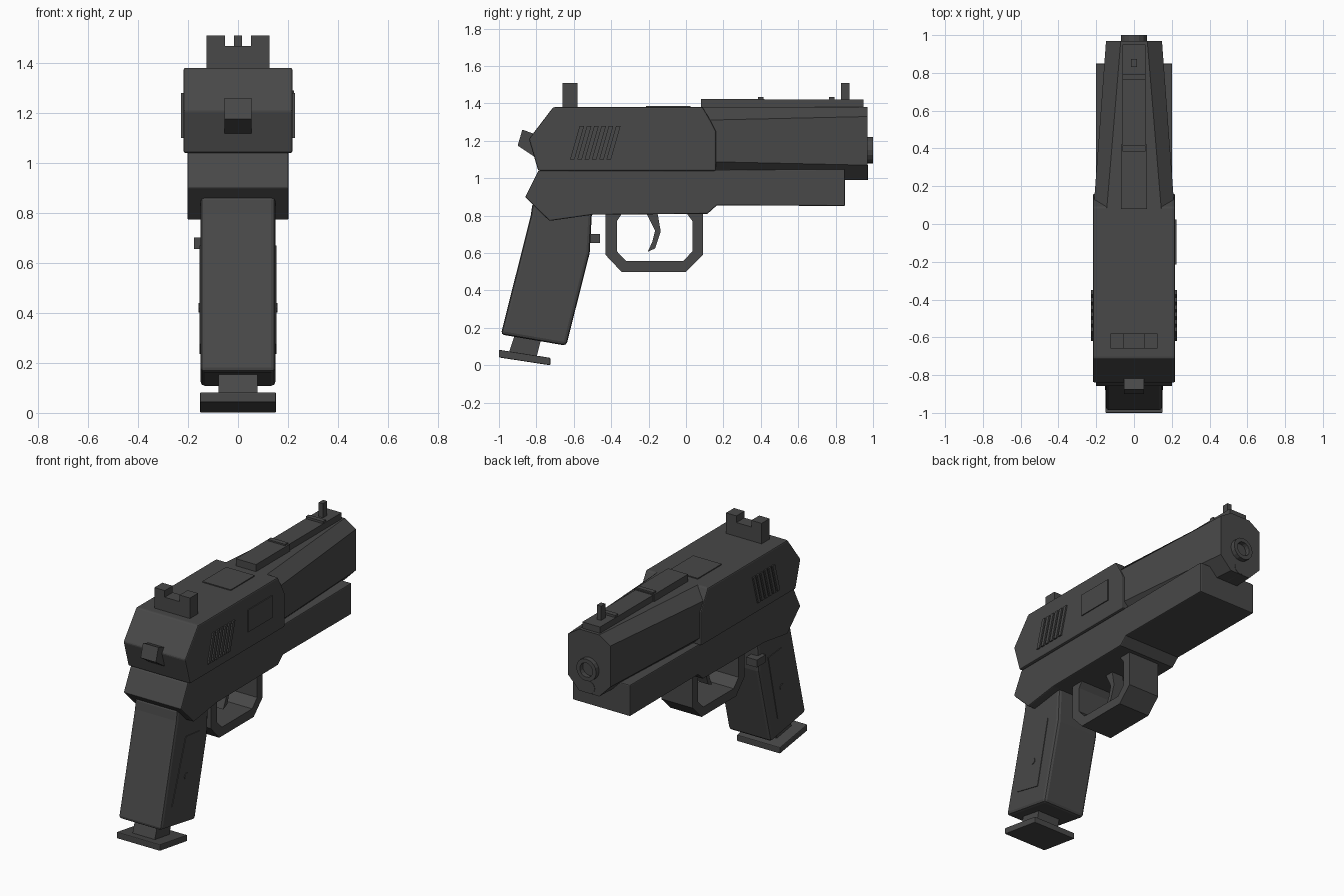
import bpy, bmesh, math
from mathutils import Matrix

if "Cube" in bpy.data.objects:
    bpy.data.objects.remove(bpy.data.objects["Cube"])

gunmetal = bpy.data.materials.new("dark_grey")
gunmetal.diffuse_color = (0.065, 0.065, 0.065, 1)
gunmetal.use_nodes = True
gunmetal.node_tree.nodes["Principled BSDF"].inputs["Base Color"].default_value = gunmetal.diffuse_color


def finish(name, bm, bevel=0.0):
    bmesh.ops.recalc_face_normals(bm, faces=bm.faces[:])
    mesh = bpy.data.meshes.new(name)
    bm.to_mesh(mesh)
    bm.free()
    mesh.materials.append(gunmetal)
    ob = bpy.data.objects.new(name, mesh)
    bpy.context.collection.objects.link(ob)
    if bevel:
        mod = ob.modifiers.new("edge", 'BEVEL')
        mod.width, mod.segments = bevel, 2
        mod.limit_method, mod.angle_limit = 'ANGLE', math.radians(50)
    return ob


def loft(name, rings, bevel=0.0):
    """Join matching point rings and cap both ends."""
    bm = bmesh.new()
    rows = [[bm.verts.new(p) for p in ring] for ring in rings]
    n = len(rows[0])
    for a, b in zip(rows, rows[1:]):
        for i in range(n):
            bm.faces.new((a[i], a[(i + 1) % n], b[(i + 1) % n], b[i]))
    bm.faces.new(rows[0])
    bm.faces.new(rows[-1])
    return finish(name, bm, bevel)


def side(name, profile, x0, x1, bevel=0.0):
    """Extrude a (y, z) side profile across x."""
    return loft(name, [[(x, y, z) for y, z in profile] for x in (x0, x1)], bevel)


def box(name, x0, x1, y0, y1, z0, z1, bevel=0.0):
    return side(name, [(y0, z0), (y1, z0), (y1, z1), (y0, z1)], x0, x1, bevel)


def rod(name, centre, radius, length, axis, sides=16, hole=0.0):
    """Cylinder along x or y, optionally with a recessed bore at the + end."""
    bm = bmesh.new()
    bmesh.ops.create_cone(bm, cap_ends=True, segments=sides, radius1=radius,
                          radius2=radius, depth=length)
    if hole:
        cap = max(bm.faces, key=lambda f: f.calc_center_median().z)
        bmesh.ops.inset_region(bm, faces=[cap], thickness=radius - hole)
        bmesh.ops.translate(bm, verts=bmesh.ops.extrude_discrete_faces(
            bm, faces=[cap])["faces"][0].verts[:], vec=(0, 0, -length * 0.8))
    turn = Matrix.Rotation(-math.pi / 2, 4, 'X') if axis == 'y' else \
        Matrix.Rotation(math.pi / 2, 4, 'Y')
    bm.transform(Matrix.Translation(centre) @ turn)
    return finish(name, bm)


# Lower frame
side("frame", [(-0.79, 1.04), (-0.86, 0.9), (-0.73, 0.772), (-0.5, 0.805),
               (0.115, 0.81), (0.165, 0.855), (0.85, 0.852), (0.85, 1.05),
               (0.16, 1.045)], -0.202, 0.202, 0.006)

# Slide: rear block and tapered front
side("slide_rear", [(-0.79, 1.04), (-0.84, 1.21), (-0.71, 1.38), (0.09, 1.38),
                    (0.13, 1.31), (0.16, 1.25), (0.16, 1.04)], -0.218, 0.218, 0.008)


def slide_section(y, w, top, shoulder, waist, keel, foot):
    half = [(top, 1.38), (w, shoulder), (w, waist), (keel, foot)]
    return [(x, y, z) for x, z in half] + [(-x, y, z) for x, z in reversed(half)]


loft("slide_front", [slide_section(0.07, 0.215, 0.145, 1.31, 1.09, 0.12, 1.0),
                     slide_section(0.97, 0.148, 0.07, 1.33, 1.07, 0.07, 0.99)])

# Muzzle and guide rod
rod("muzzle", (0, 0.96, 1.15), 0.07, 0.08, 'y', 16, 0.045)
rod("guide_rod", (0, 0.91, 1.03), 0.04, 0.125, 'y', 12)

# Top rib and sights
box("top_rib", -0.062, 0.062, 0.1, 0.95, 1.37, 1.42)
box("rib_rear_step", -0.07, 0.07, 0.08, 0.42, 1.37, 1.425)
for i, y in enumerate((0.4, 0.78)):
    box(f"rib_ridge_{i}", -0.06, 0.06, y - 0.015, y + 0.015, 1.41, 1.434)
box("front_sight", -0.015, 0.015, 0.83, 0.873, 1.41, 1.51)
notch = [(-0.125, 1.37), (0.125, 1.37), (0.125, 1.51), (0.052, 1.51),
         (0.052, 1.468), (-0.052, 1.468), (-0.052, 1.51), (-0.125, 1.51)]
loft("rear_sight", [[(x, y, z) for x, z in notch] for y in (-0.66, -0.58)])

# Hammer
side("hammer", [(-0.875, 1.26), (-0.82, 1.24), (-0.76, 1.2), (-0.76, 1.08),
                (-0.81, 1.115), (-0.9, 1.175)], -0.054, 0.054)

# Ejection plates
box("port_plate_top", -0.1, 0.1, -0.215, 0.025, 1.378, 1.386)
box("port_plate_side", 0.215, 0.224, -0.215, 0.025, 1.15, 1.29)

# Slanted grip ribs on the slide, both sides
for s, label in ((1, "right"), (-1, "left")):
    for i in range(6):
        y = -0.62 + i * 0.039
        side(f"slide_rib_{label}_{i}", [(y, 1.1), (y + 0.024, 1.1),
             (y + 0.075, 1.28), (y + 0.051, 1.28)], s * 0.21, s * 0.227)

# Trigger guard and trigger
side("trigger_guard", [(-0.43, 0.83), (-0.43, 0.59), (-0.345, 0.5), (0.0, 0.5),
                       (0.09, 0.59), (0.09, 0.83), (-0.01, 0.83), (0.035, 0.77),
                       (0.035, 0.61), (-0.015, 0.557), (-0.32, 0.557),
                       (-0.37, 0.61), (-0.37, 0.77), (-0.33, 0.83)], -0.11, 0.11)
side("trigger", [(-0.22, 0.83), (-0.165, 0.72), (-0.18, 0.66), (-0.205, 0.607),
                 (-0.165, 0.625), (-0.135, 0.715), (-0.155, 0.83)], -0.04, 0.04)

# Grip, side panels and screws
side("grip", [(-0.82, 0.87), (-0.83, 0.8), (-0.99, 0.165), (-0.64, 0.105),
              (-0.515, 0.6), (-0.5, 0.87)], -0.15, 0.15, 0.018)
for s, label in ((1, "right"), (-1, "left")):
    side(f"grip_panel_{label}", [(-0.74, 0.67), (-0.605, 0.655), (-0.7, 0.235),
                                 (-0.88, 0.275)], s * 0.145, s * 0.154)
    rod(f"grip_screw_{label}", (s * 0.15, -0.74, 0.42), 0.02, 0.016, 'x', 10)
box("release_button", -0.175, -0.1, -0.55, -0.46, 0.655, 0.702)

# Magazine neck and base plate
side("magazine_neck", [(-0.95, 0.06), (-0.91, 0.18), (-0.77, 0.16), (-0.80, 0.04)],
     -0.078, 0.078)
side("magazine_base", [(-1.0, 0.083), (-1.0, 0.042), (-0.725, 0.0), (-0.725, 0.04)],
     -0.152, 0.152, 0.005)
